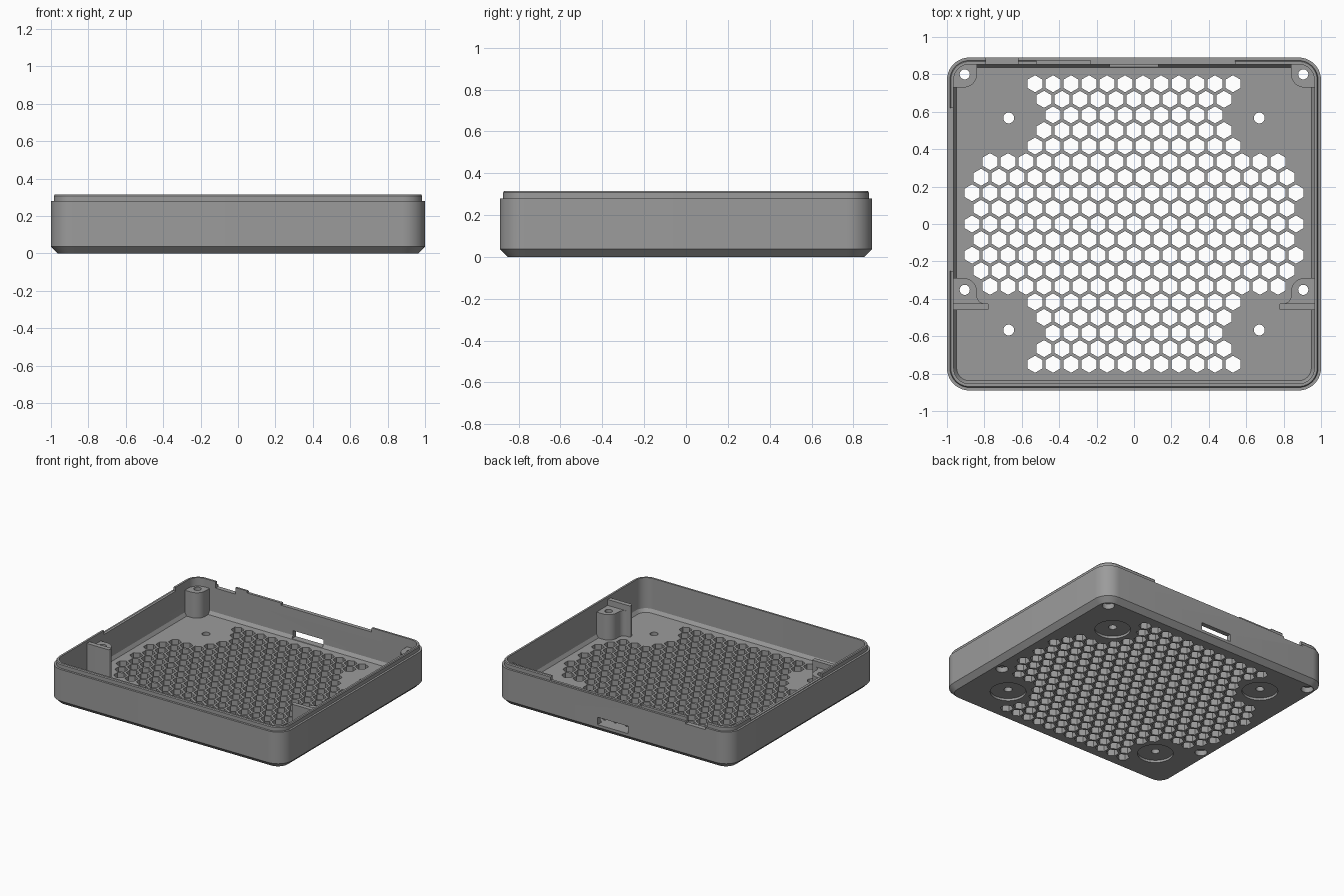
import bpy, bmesh, math

if "Cube" in bpy.data.objects:
    bpy.data.objects.remove(bpy.data.objects["Cube"])

gray = bpy.data.materials.new("matte_gray")
gray.diffuse_color = (0.33, 0.33, 0.33, 1)
gray.use_nodes = True
gray.node_tree.nodes["Principled BSDF"].inputs["Base Color"].default_value = gray.diffuse_color
HX, HY, TOP, FLOOR = 1.0, 0.89, 0.315, 0.055


def finish(bm, name):
    bmesh.ops.recalc_face_normals(bm, faces=bm.faces)
    me = bpy.data.meshes.new(name)
    bm.to_mesh(me)
    bm.free()
    ob = bpy.data.objects.new(name, me)
    bpy.context.collection.objects.link(ob)
    me.materials.append(gray)
    return ob


def add_prism(bm, pts, z0, z1):
    lo = [bm.verts.new((x, y, z0)) for x, y in pts]
    hi = [bm.verts.new((x, y, z1)) for x, y in pts]
    bm.faces.new(lo[::-1])
    bm.faces.new(hi)
    n = len(pts)
    for i in range(n):
        j = (i + 1) % n
        bm.faces.new((lo[i], lo[j], hi[j], hi[i]))


def circle(cx, cy, r, n=32, a0=0.0):
    return [(cx + r * math.cos(a0 + math.tau * i / n),
             cy + r * math.sin(a0 + math.tau * i / n)) for i in range(n)]


def rect(x0, x1, y0, y1):
    return [(x0, y0), (x1, y0), (x1, y1), (x0, y1)]


def arc(cx, cy, r, a0, a1, n=10):
    angles = [math.radians(a0 + (a1 - a0) * i / n) for i in range(n + 1)]
    return [(cx + r * math.cos(a), cy + r * math.sin(a)) for a in angles]


def rounded(inset, radius=0.12):
    r = radius - inset
    x, y = HX - radius, HY - radius
    return (arc(x, y, r, 0, 90) + arc(-x, y, r, 90, 180)
            + arc(-x, -y, r, 180, 270) + arc(x, -y, r, 270, 360))


def cut(ob, cutter):
    mod = ob.modifiers.new("cut", 'BOOLEAN')
    mod.operation, mod.solver, mod.object = 'DIFFERENCE', 'EXACT', cutter
    bpy.context.view_layer.update()
    bpy.context.view_layer.objects.active = ob
    bpy.ops.object.modifier_apply(modifier=mod.name)


def smooth(ob):
    bpy.ops.object.select_all(action='DESELECT')
    ob.select_set(True)
    bpy.context.view_layer.objects.active = ob
    bpy.ops.object.shade_smooth_by_angle(angle=math.radians(30))


# Tray shell: (inset, height) profile swept round the rounded outline
profile = [(0.037, 0), (0, 0.037), (0, 0.28), (0.016, 0.28), (0.016, 0.308),
           (0.021, TOP), (0.036, TOP), (0.036, 0.08), (0.052, FLOOR)]
bm = bmesh.new()
rings = [[bm.verts.new((x, y, z)) for x, y in rounded(d)] for d, z in profile]
for a, b in zip(rings, rings[1:]):
    for i in range(len(a)):
        j = (i + 1) % len(a)
        bm.faces.new((a[i], a[j], b[j], b[i]))
bm.faces.new(rings[0][::-1])
bm.faces.new(rings[-1])
tray = finish(bm, "tray")

# Screw posts (rear corners, and front pair with a fillet into the rib) and ribs
posts, ribs = [], []
rear = ([(-0.91, 0.865), (-0.95, 0.835), (-0.97, 0.80), (-0.97, 0.73)]
        + arc(-0.91, 0.80, 0.07, -90, 0) + [(-0.84, 0.865)])
front = ([(-0.97, -0.43), (-0.80, -0.43)] + arc(-0.80, -0.385, 0.04, 270, 180, 6)
         + arc(-0.91, -0.36, 0.07, 0, 90) + [(-0.97, -0.29)])
rib = ([(-0.97, -0.46)] + arc(-0.785, -0.45, 0.01, -90, 0, 4)
       + arc(-0.785, -0.435, 0.01, 0, 90, 4) + [(-0.97, -0.425)])
for side, s in (("left", 1), ("right", -1)):
    for name, pts, top, group in (("rear_post", rear, 0.25, posts),
                                  ("front_post", front, 0.25, posts),
                                  ("rib", rib, 0.295, ribs)):
        bm = bmesh.new()
        add_prism(bm, [(s * x, y) for x, y in pts], FLOOR - 0.005, top)
        group.append(finish(bm, f"{side}_{name}"))

# Cutter: honeycomb vents, half-width in cells for each row away from the middle
PITCH = 0.0962
half = [9, 8.5, 9, 8.5, 8, 5.5, 5, 4.5, 5, 5.5]
bm = bmesh.new()
for row in range(-9, 10):
    h = half[abs(row)]
    for k in range(int(2 * h) + 1):
        add_prism(bm, circle((k - h) * PITCH, row * PITCH * math.sqrt(0.75), 0.0455, 6,
                             math.pi / 6), -0.1, 0.12)
vents = finish(bm, "vent_cutter")

# Cutter: through holes for mounting and posts
mounts = [(x, y) for x in (-0.67, 0.67) for y in (-0.567, 0.567)]
screws = [(x, y) for x in (-0.905, 0.905) for y in (-0.352, 0.80)]
bm = bmesh.new()
for x, y in mounts:
    add_prism(bm, circle(x, y, 0.029), -0.12, 0.13)
for x, y in screws:
    add_prism(bm, circle(x, y, 0.027), -0.12, 0.5)
holes = finish(bm, "hole_cutter")

# Cutter: foot recesses and screw head pockets in the underside
bm = bmesh.new()
for x, y in mounts:
    add_prism(bm, circle(x, y, 0.125, 48), -0.1, 0.018)
for x, y in screws:
    add_prism(bm, circle(x, y, 0.043), -0.1, 0.04)
recesses = finish(bm, "recess_cutter")

# Cutters: rear port window and rim notches, one box each
openings = []
for x0, x1, y0, y1, z0, z1 in ((-0.13, 0.13, 0.832, 1.0, 0.058, 0.115),
                               (-0.79, -0.62, 0.832, 1.0, 0.265, 0.5),
                               (-0.52, -0.225, 0.832, 1.0, 0.30, 0.5),
                               (-0.23, 0.54, 0.832, 1.0, 0.283, 0.5),
                               (-1.1, -0.95, -0.25, 0.62, 0.285, 0.5)):
    bm = bmesh.new()
    add_prism(bm, rect(x0, x1, y0, y1), z0, z1)
    openings.append(finish(bm, "opening_cutter"))

cutters = [recesses, holes, vents] + openings
for c in cutters:
    c.hide_render = True
    cut(tray, c)
for p in posts:
    cut(p, holes)
for ob in [tray] + posts + ribs:
    smooth(ob)
for c in cutters:
    bpy.data.objects.remove(c)
